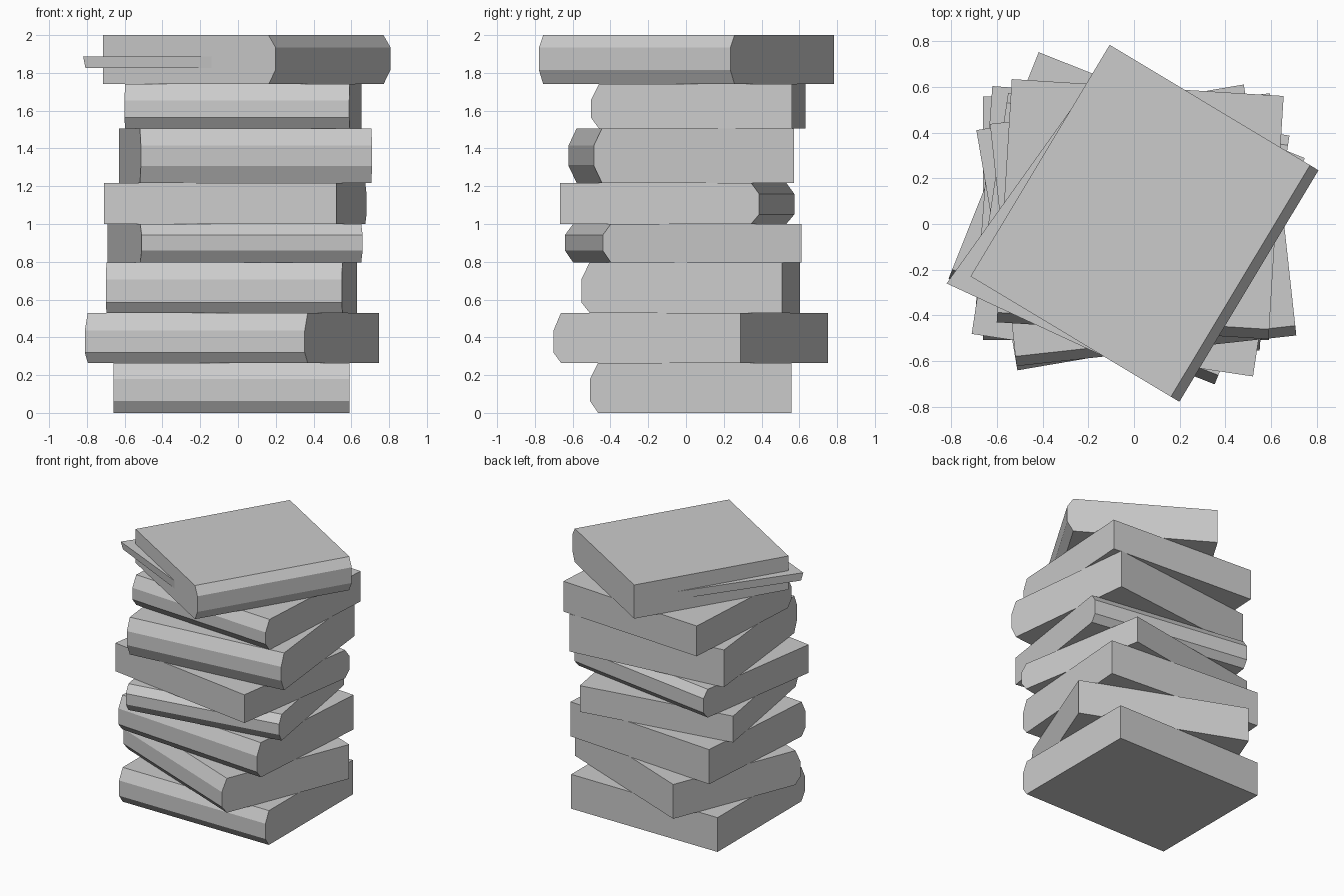
import bpy, bmesh, math
from mathutils import Matrix, Vector

if "Cube" in bpy.data.objects:
    bpy.data.objects.remove(bpy.data.objects["Cube"])


def prism(name, base, top, matrix):
    """Closed solid between two matching outlines."""
    bm = bmesh.new()
    a = [bm.verts.new(p) for p in base]
    b = [bm.verts.new(p) for p in top]
    n = len(a)
    bm.faces.new(a)
    bm.faces.new(b)
    for i in range(n):
        j = (i + 1) % n
        bm.faces.new((a[i], a[j], b[j], b[i]))
    bmesh.ops.recalc_face_normals(bm, faces=bm.faces)
    bm.transform(matrix)
    mesh = bpy.data.meshes.new(name)
    bm.to_mesh(mesh)
    bm.free()
    obj = bpy.data.objects.new(name, mesh)
    bpy.context.collection.objects.link(obj)
    return obj


def book(name, centre, angle, length, z0, z1, low, high, depth=1.066, inset=0.043):
    """Block with a bevelled spine on its local -y side."""
    d = depth / 2
    profile = [(-d, z0 + low), (-d, z1 - high), (-d + inset, z1),
               (d, z1), (d, z0), (-d + inset, z0)]
    m = Matrix.Translation((*centre, 0)) @ Matrix.Rotation(math.radians(angle), 4, 'Z')
    ends = [[Vector((x, y, z)) for y, z in profile] for x in (-length / 2, length / 2)]
    return prism(name, ends[0], ends[1], m)


# stack from the bottom up: centre, turn, spine length, z range, spine bevel heights
stack = [
    ((-0.035, 0.025), 0.0, 1.25, 0.0, 0.265, 0.062, 0.085),
    ((-0.032, 0.025), -21.7, 1.253, 0.265, 0.53, 0.055, 0.095),
    ((-0.035, 0.025), -4.3, 1.253, 0.53, 0.797, 0.055, 0.09),
    ((-0.015, -0.015), 9.7, 1.187, 0.797, 1.0, 0.062, 0.058),
    ((-0.015, -0.047), 171.4, 1.245, 1.0, 1.218, 0.05, 0.058),
    ((0.04, -0.025), 6.25, 1.232, 1.218, 1.506, 0.09, 0.09),
    ((0.027, 0.065), -3.55, 1.192, 1.506, 1.74, 0.058, 0.085),
    ((0.046, 0.003), 59.0, 1.182, 1.74, 2.0, 0.074, 0.065),
]
for i, args in enumerate(stack, 1):
    book(f"book_{i}", *args)

# loose sheet of pages poking out of the top book
top = [(-0.82, -0.26), (-0.10, -0.594), (0.05, -0.2), (-0.27, 0.51)]
bottom = [(-0.808, -0.25)] + top[1:]
prism("loose_pages", [(x, y, 1.827) for x, y in bottom],
      [(x, y, 1.887) for x, y in top], Matrix())
